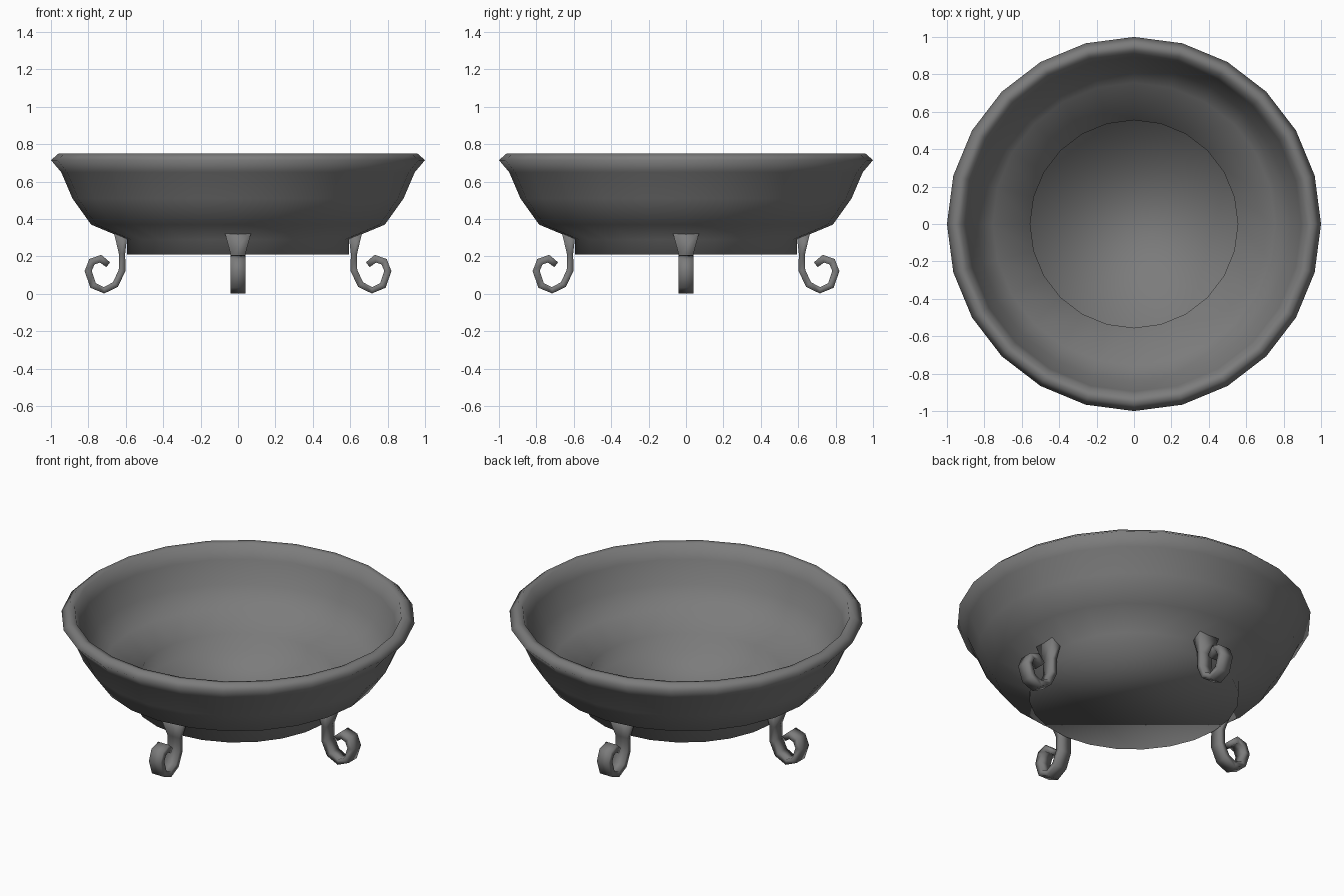
import bpy, bmesh, math
from mathutils import Vector

cube = bpy.data.objects.get("Cube")
if cube:
    bpy.data.objects.remove(cube, do_unlink=True)

SIDES = 24

metal = bpy.data.materials.new("dark_grey_metal")
metal.use_nodes = True
grey = (0.2, 0.2, 0.2, 1)
metal.diffuse_color = grey
metal.node_tree.nodes["Principled BSDF"].inputs["Base Color"].default_value = grey


def finish(name, bm):
    bmesh.ops.recalc_face_normals(bm, faces=bm.faces)
    for f in bm.faces:
        f.smooth = True
    mesh = bpy.data.meshes.new(name)
    bm.to_mesh(mesh)
    bm.free()
    mesh.materials.append(metal)
    obj = bpy.data.objects.new(name, mesh)
    bpy.context.collection.objects.link(obj)
    return obj


def loft(name, rings):
    """Skin a series of closed rings and cap both ends."""
    bm = bmesh.new()
    loops = [[bm.verts.new(p) for p in ring] for ring in rings]
    n = len(loops[0])
    for a, b in zip(loops, loops[1:]):
        for i in range(n):
            j = (i + 1) % n
            bm.faces.new((a[i], a[j], b[j], b[i]))
    bm.faces.new(loops[0])
    bm.faces.new(loops[-1])
    return finish(name, bm)


def circle(r, z):
    steps = [math.tau * i / SIDES for i in range(SIDES)]
    return [(r * math.cos(a), r * math.sin(a), z) for a in steps]


# Bowl: foot, outer wall, rolled rim, inner wall, sunken floor
bowl_profile = [
    (0.593, 0.21), (0.593, 0.29), (0.785, 0.37), (0.885, 0.51),
    (0.945, 0.65), (1.0, 0.715), (0.96, 0.75), (0.925, 0.745),
    (0.895, 0.66), (0.84, 0.53), (0.755, 0.415), (0.555, 0.355),
    (0.555, 0.25),
]
loft("bowl", [circle(r, z) for r, z in bowl_profile])

# Scroll leg path: radius, height, half width, half thickness
leg_path = [
    (0.627, 0.325, 0.07, 0.036), (0.62, 0.215, 0.04, 0.017),
    (0.62, 0.125, 0.04, 0.018), (0.655, 0.05, 0.04, 0.018),
    (0.716, 0.019, 0.04, 0.017), (0.775, 0.045, 0.04, 0.019),
    (0.801, 0.123, 0.04, 0.019), (0.781, 0.172, 0.04, 0.02),
    (0.735, 0.188, 0.038, 0.021), (0.694, 0.156, 0.03, 0.016),
]


def leg_ring(i):
    r, z, w, t = leg_path[i]
    before = Vector(leg_path[max(i - 1, 0)][:2])
    after = Vector(leg_path[min(i + 1, len(leg_path) - 1)][:2])
    d = (after - before).normalized()
    nx, nz = -d.y * t, d.x * t
    if i == 0:
        nx, nz = t, 0
    return [(r + s * nx, v * w, z + s * nz)
            for s, v in ((1, 1), (1, -1), (-1, -1), (-1, 1))]


for k, side in enumerate(("left", "back", "right", "front")):
    leg = loft(side + "_leg", [leg_ring(i) for i in range(len(leg_path))])
    leg.rotation_euler.z = k * math.pi / 2
